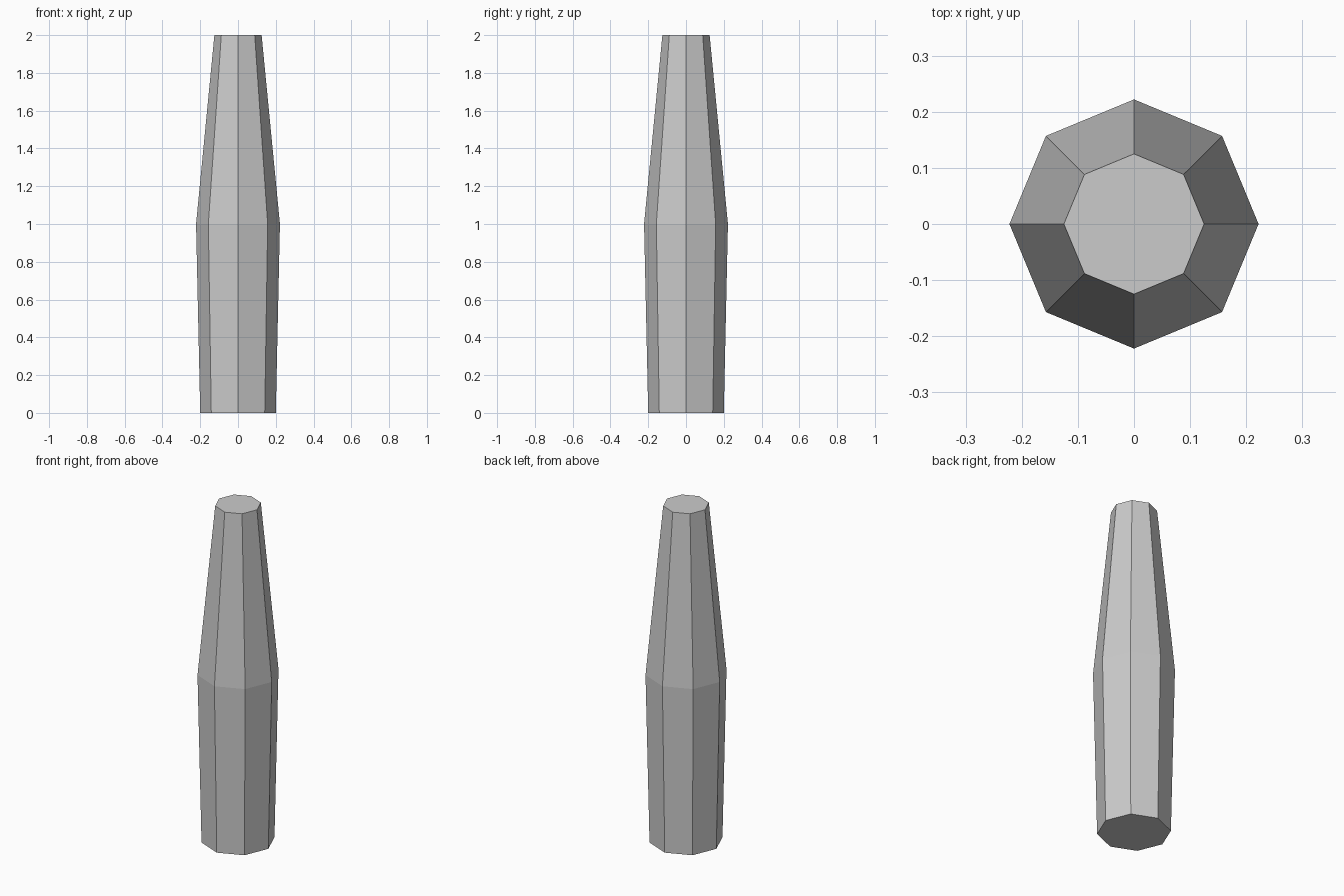
import bpy, bmesh
from math import cos, sin, pi

if "Cube" in bpy.data.objects:
    bpy.data.objects.remove(bpy.data.objects["Cube"])

SIDES = 8
PROFILE = [(0.20, 0.0), (0.222, 1.0), (0.125, 2.0)]  # radius, height

# Tapered octagonal post: one ring per profile point, skinned and capped
bm = bmesh.new()
rings = [[bm.verts.new((r * cos(2 * pi * i / SIDES), r * sin(2 * pi * i / SIDES), z))
          for i in range(SIDES)] for r, z in PROFILE]
for low, high in zip(rings, rings[1:]):
    for i in range(SIDES):
        j = (i + 1) % SIDES
        bm.faces.new((low[i], low[j], high[j], high[i]))
bm.faces.new(rings[0][::-1])
bm.faces.new(rings[-1])

mesh = bpy.data.meshes.new("tapered_post")
bm.to_mesh(mesh)
bm.free()
bpy.context.collection.objects.link(bpy.data.objects.new("tapered_post", mesh))
